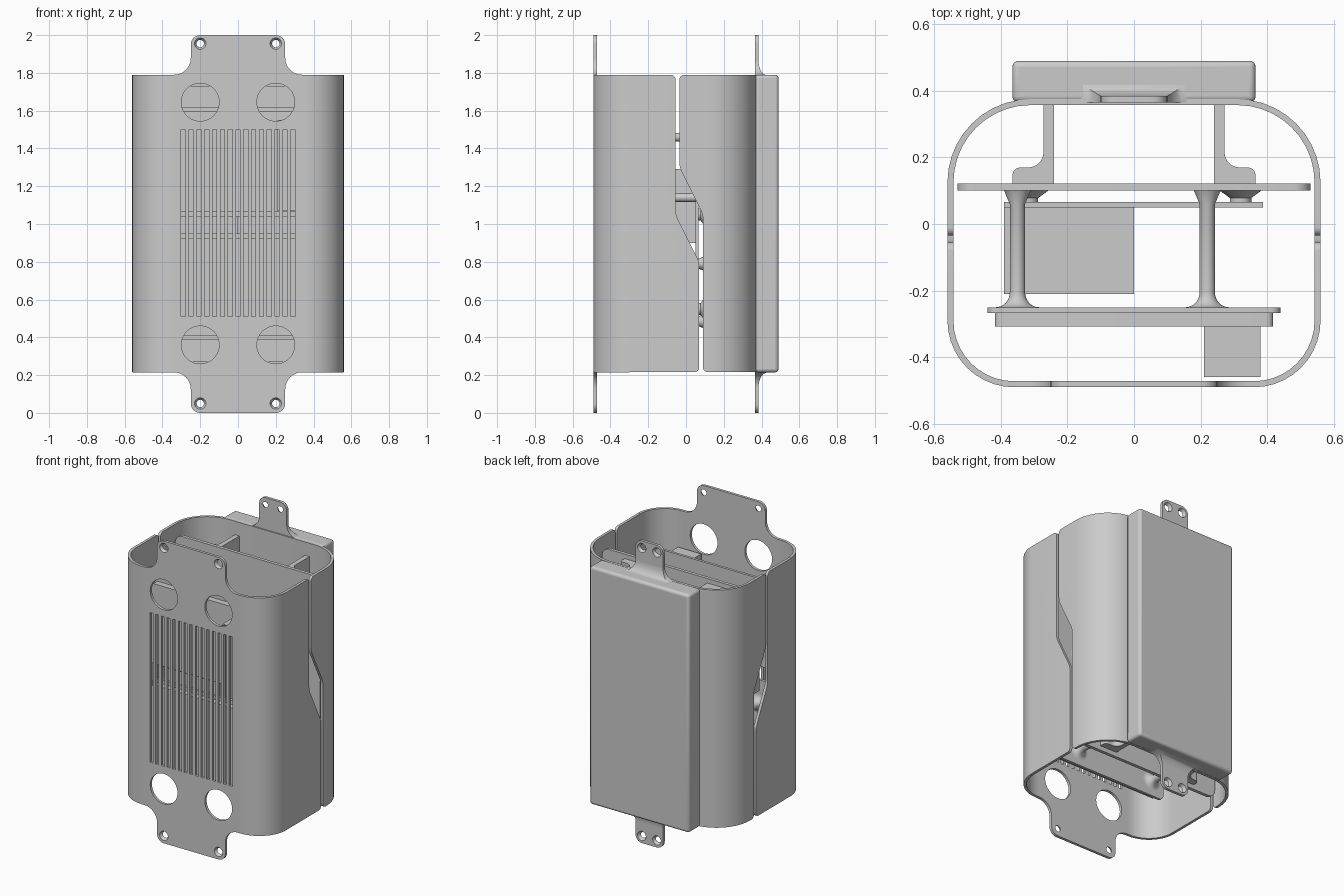
import bpy, bmesh, math
from mathutils import Vector, Matrix

if "Cube" in bpy.data.objects:
    bpy.data.objects.remove(bpy.data.objects["Cube"])


def outline(points, steps=10):
    """Polygon whose corners (x, y, radius) are filleted when a radius is given."""
    out, n = [], len(points)
    for i, p in enumerate(points):
        c = Vector(p[:2])
        if len(p) < 3:
            out.append(c)
            continue
        d1 = (Vector(points[i - 1][:2]) - c).normalized()
        d2 = (Vector(points[(i + 1) % n][:2]) - c).normalized()
        half = d1.angle(d2) / 2
        t = p[2] / math.tan(half)
        mid = c + (d1 + d2).normalized() * p[2] / math.sin(half)
        a, b = c + d1 * t - mid, c + d2 * t - mid
        sweep = a.angle(b)
        for k in range(steps + 1):
            s = k / steps
            out.append(mid + (a * math.sin((1 - s) * sweep) + b * math.sin(s * sweep)) / math.sin(sweep))
    return out


def finish(name, bm, smooth=True):
    bmesh.ops.recalc_face_normals(bm, faces=bm.faces)
    me = bpy.data.meshes.new(name)
    bm.to_mesh(me)
    bm.free()
    ob = bpy.data.objects.new(name, me)
    bpy.context.collection.objects.link(ob)
    return ob


def prism(name, points, axis, lo, hi):
    """Extrude a filleted outline along an axis."""
    place = {'x': lambda u, v, w: (w, u, v), 'y': lambda u, v, w: (u, w, v),
             'z': lambda u, v, w: (u, v, w)}[axis]
    bm = bmesh.new()
    face = bm.faces.new([bm.verts.new(place(p.x, p.y, lo)) for p in outline(points)])
    ext = bmesh.ops.extrude_face_region(bm, geom=[face])
    move = Vector(place(0, 0, hi - lo))
    bmesh.ops.translate(bm, vec=move, verts=[g for g in ext['geom'] if isinstance(g, bmesh.types.BMVert)])
    return finish(name, bm)


def rect(x0, x1, y0, y1, r=None):
    pts = [(x0, y0), (x1, y0), (x1, y1), (x0, y1)]
    return [p + (r,) for p in pts] if r else pts


def loft(name, rings):
    bm = bmesh.new()
    rows = [[bm.verts.new(p) for p in ring] for ring in rings]
    n = len(rows[0])
    for a, b in zip(rows, rows[1:]):
        for i in range(n):
            bm.faces.new((a[i], a[(i + 1) % n], b[(i + 1) % n], b[i]))
    bm.faces.new(rows[0])
    bm.faces.new(rows[-1])
    return finish(name, bm)


def lathe(name, x, z, profile, n=32):
    """Turned part about a y-directed axis; profile is (radius, y)."""
    return loft(name, [[(x + r * math.cos(k * math.tau / n), y, z + r * math.sin(k * math.tau / n))
                        for k in range(n)] for r, y in profile])


def cut(ob, tool, op='DIFFERENCE'):
    m = ob.modifiers.new('cut', 'BOOLEAN')
    m.object, m.operation, m.solver = tool, op, 'EXACT'
    bpy.context.view_layer.objects.active = ob
    bpy.ops.object.modifier_apply(modifier=m.name)
    bpy.data.objects.remove(tool)


T = 0.018   # shell wall
Z0, Z1 = 0.215, 1.79

# Front shell: U section trimmed by a front outline (with lugs) and a side outline
front = prism('front_shell', [
    (-.56, .15), (-.56, -.49, .2), (.56, -.49, .2), (.56, .15),
    (.56 - T, .15), (.56 - T, -.49 + T, .2 - T), (-.56 + T, -.49 + T, .2 - T), (-.56 + T, .15)],
    'z', -.05, 2.05)
right = [(.25, 0, .05), (.25, Z0, .09), (.7, Z0), (.7, Z1), (.25, Z1, .09), (.25, 2, .05)]
cut(front, prism('trim', right + [(-x, *r) for x, *r in right[::-1]], 'y', -.7, .4), 'INTERSECT')
cut(front, prism('trim', [
    (-.7, -.1), (-.3, -.1), (-.3, Z0 + .001), (.07, Z0 + .001, .025), (.07, .8, .12), (-.055, 1.05, .12),
    (-.055, Z1 - .001, .025), (-.3, Z1 - .001), (-.3, 2.1), (-.7, 2.1)], 'x', -.8, .8), 'INTERSECT')

# Round openings, screw holes and vent slots in the front face
for sx in (-.2, .2):
    for z in (.36, 1.645):
        cut(front, lathe('tool', sx, z, [(.1, -.55), (.1, -.42)], 48))
    for z in (.05, 1.955):
        cut(front, lathe('tool', sx, z, [(.034, -.496), (.016, -.466)]))
for i in range(15):
    x = -.29 + i * .58 / 14
    cut(front, prism('tool', rect(x - .011, x + .011, .51, 1.5), 'y', -.55, -.42))

# Back shell with the matching stepped edge
back = prism('back_shell', [
    (-.56, -.2), (-.56, .375, .25), (.56, .375, .25), (.56, -.2),
    (.56 - T, -.2), (.56 - T, .375 - T, .25 - T), (-.56 + T, .375 - T, .25 - T), (-.56 + T, -.2)],
    'z', 0, 2)
cut(back, prism('trim', [
    (.6, Z0 + .001), (.09, Z0 + .001, .025), (.09, 1.05, .12), (-.035, 1.3, .12),
    (-.035, Z1 - .001, .025), (.6, Z1 - .001)], 'x', -.8, .8), 'INTERSECT')

# Back housing
box = prism('back_housing', rect(-.365, .365, .365, .49), 'z', Z0, Z1)
bev = box.modifiers.new('round', 'BEVEL')
bev.width, bev.segments = .018, 4

# Back lugs: flared at the root, rounded at the tip
for name, sign in (('back_lug_top', 1), ('back_lug_bottom', -1)):
    rows = []
    for k in range(11):
        a = k / 10 * math.pi / 2
        rows.append((.78 + .085 * math.sin(a), 1 - math.cos(a - math.pi / 2 + math.pi / 2)))
    rows = [(z, 1 - math.sqrt(max(0, 1 - (1 - (z - .78) / .085) ** 2))) for z, _ in rows]
    rings = [(.1 + .09 * f, .384 + .056 * f, z) for z, f in rows]
    for k in range(9):
        a = k / 8 * math.pi / 2
        rings.append((.055 + .045 * math.cos(a), .384, .955 + .045 * math.sin(a)))
    lug = loft(name, [[(-w, .365, 1 + sign * z), (w, .365, 1 + sign * z),
                       (w, y, 1 + sign * z), (-w, y, 1 + sign * z)] for w, y, z in rings])
    for x in (-.055, .055):
        cut(lug, lathe('tool', x, 1 + sign * .953, [(.016, .36), (.034, .39)]))

# Mounting plate on two L brackets
plate = prism('mounting_plate', rect(-.53, .53, .27, 1.73, .05), 'y', .1, .122)
for s, side in ((-1, 'left'), (1, 'right')):
    prism('bracket_' + side, [(s * .24, .37), (s * .24, .12), (s * .365, .12), (s * .365, .17, .025),
                              (s * .272, .17, .045), (s * .272, .37)], 'z', .3, 1.7)

# Front circuit boards with carriers and long standoffs
for name, z0, z1 in (('lower', .385, .95), ('upper', 1.04, 1.62)):
    board = prism(name + '_board', rect(-.44, .44, z0, z1, .03), 'y', -.267, -.25)
    pad = prism(name + '_board_pad', rect(-.418, .418, z0 + .025, z1 - .025, .02), 'y', -.308, -.267)
    for x in (-.35, .22):
        for z in (z0 + .1, z1 - .16):
            flare = [(.023 + .042 * (1 - math.sin(a)), -.25 + .045 * (1 - math.cos(a)))
                     for a in (i * math.pi / 16 for i in range(9))]
            lathe(name + '_standoff', x, z, flare + [(.023, .06), (.04, .1)])
prism('front_module', rect(.21, .38, 1.07, 1.55), 'y', -.46, -.308)

# Middle board with its block and short conical spacers
prism('middle_board', rect(-.39, .388, .48, 1.31), 'y', .05, .066)
prism('middle_block', rect(-.39, 0, .9, 1.29), 'y', -.21, .05)
for x in (-.32, .32):
    for z in (.55, 1.05):
        lathe('spacer', x, z, [(.032, .066), (.032, .078), (.062, .1)])

# Smooth shading with sharp creases
bpy.ops.object.select_all(action='SELECT')
bpy.context.view_layer.objects.active = front
bpy.ops.object.shade_smooth_by_angle(angle=math.radians(30))
